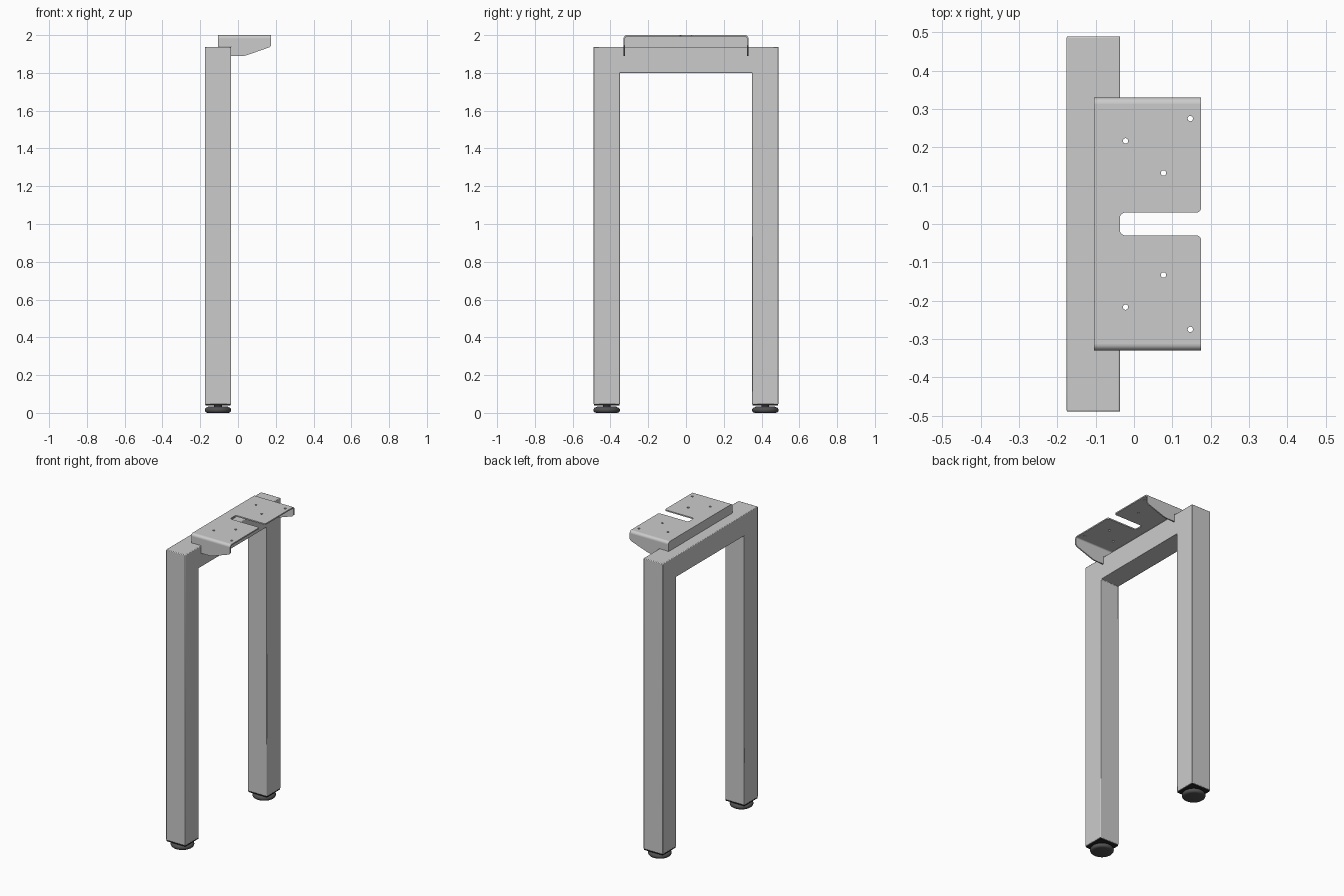
import bpy, bmesh
from math import sin, cos, radians, pi
from mathutils import Matrix, Vector

if "Cube" in bpy.data.objects:
    bpy.data.objects.remove(bpy.data.objects["Cube"])

X, Y, Z = Vector((1, 0, 0)), Vector((0, 1, 0)), Vector((0, 0, 1))
T = 0.008            # sheet thickness
R = 0.017            # bend radius
BX0, BX1 = -0.105, 0.175
BY = 0.33


def arc(cx, cy, r, a0, a1, n=8):
    return [(cx + r * cos(radians(a0 + (a1 - a0) * i / n)),
             cy + r * sin(radians(a0 + (a1 - a0) * i / n))) for i in range(n + 1)]


def material(name, v):
    m = bpy.data.materials.new(name)
    m.diffuse_color = (v, v, v, 1)
    m.use_nodes = True
    m.node_tree.nodes["Principled BSDF"].inputs["Base Color"].default_value = m.diffuse_color
    return m


def prism(name, loops, depth, u, v, centre):
    """Fill 2D loops (first outline, rest holes) in plane u,v and thicken to depth."""
    cu = bpy.data.curves.new(name, 'CURVE')
    cu.dimensions = '2D'
    cu.fill_mode = 'BOTH'
    cu.extrude = depth / 2
    for pts in loops:
        sp = cu.splines.new('POLY')
        sp.points.add(len(pts) - 1)
        for p, (a, b) in zip(sp.points, pts):
            p.co = (a, b, 0, 1)
        sp.use_cyclic_u = True
    ob = bpy.data.objects.new(name, cu)
    bpy.context.collection.objects.link(ob)
    bpy.ops.object.select_all(action='DESELECT')
    bpy.context.view_layer.objects.active = ob
    ob.select_set(True)
    bpy.ops.object.convert(target='MESH')
    ob = bpy.context.view_layer.objects.active
    m = Matrix((u, v, u.cross(v))).transposed().to_4x4()
    m.translation = centre
    bm = bmesh.new()
    bm.from_mesh(ob.data)
    bmesh.ops.remove_doubles(bm, verts=bm.verts, dist=1e-5)
    bm.transform(m)
    bmesh.ops.recalc_face_normals(bm, faces=bm.faces)
    bm.to_mesh(ob.data)
    bm.free()
    ob.select_set(True)
    bpy.ops.object.shade_smooth_by_angle(angle=radians(30))
    return ob


# Square-tube frame: two legs and a top rail
frame = prism("leg_frame",
              [[(-0.49, 0.045), (-0.35, 0.045), (-0.35, 1.8), (0.35, 1.8), (0.35, 0.045),
                (0.49, 0.045), (0.49, 1.938), (-0.49, 1.938)]],
              0.14, Y, Z, Vector((-0.106, 0, 0)))
bev = frame.modifiers.new("edge_round", 'BEVEL')
bev.width = 0.004
bev.segments = 2
bev.limit_method = 'ANGLE'

# Bracket plate with cable slot and screw holes
yp = BY - R
half = [(BX0, -yp), (BX1, -yp)] + arc(BX1 - .012, -.042, .012, 0, 90) \
    + arc(-.022, -.015, .015, 270, 180)
outline = half + [(x, -y) for x, y in reversed(half)]
holes = [arc(x, s * y, 0.007, 0, 337.5, 15)
         for x, y in ((-.022, .217), (.077, .133), (.147, .275)) for s in (1, -1)]
prism("bracket_plate", [outline] + holes, T, X, Y, Vector((0, 0, 2 - T / 2)))

# Rounded bends and notched side flanges
flange = [(BX0, 2 - R), (BX0, 1.94), (-0.036, 1.94), (-0.036, 1.89), (0.03, 1.89),
          (0.045, 1.893), (0.165, 1.935), (BX1, 1.945), (BX1, 2 - R)]
for side, s in (("front", -1), ("back", 1)):
    ring = arc(yp, 2 - R, R, 0, 90) + arc(yp, 2 - R, R - T, 90, 0)
    prism("bracket_bend_" + side, [[(s * a, b) for a, b in ring]], BX1 - BX0, Y, Z,
          Vector(((BX0 + BX1) / 2, 0, 0)))
    prism("bracket_flange_" + side, [flange], T, X, Z, Vector((0, s * (BY - T / 2), 0)))

# Rear wall of the bracket standing on the rail
wall = [(-BY, 1.938), (BY, 1.938)] + arc(yp, 2 - R, R, 0, 90) + arc(-yp, 2 - R, R, 90, 180)
prism("bracket_rear_wall", [wall], T, Y, Z, Vector((BX0 + T / 2, 0, 0)))

# Levelling feet and end plugs
dark, black = material("dark_rubber", 0.08), material("black_plastic", 0.02)
profile = [(0, 0), (0.055, 0)] + arc(0.055, 0.015, 0.015, -60, 90) \
    + [(0.05, 0.034), (0.02, 0.034), (0.02, 0.045), (0, 0.045)]
for side, s in (("front", -1), ("back", 1)):
    c = Vector((-0.106, s * 0.42, 0))
    plug = prism("end_plug_" + side, [[(-.067, -.067), (.067, -.067), (.067, .067), (-.067, .067)]],
                 0.012, X, Y, c + Vector((0, 0, 0.044)))
    plug.data.materials.append(black)
    bm = bmesh.new()
    vs = [bm.verts.new((r, 0, z)) for r, z in profile]
    es = [bm.edges.new(p) for p in zip(vs, vs[1:])]
    bmesh.ops.spin(bm, geom=vs + es, cent=(0, 0, 0), axis=(0, 0, 1), angle=2 * pi, steps=40)
    bmesh.ops.remove_doubles(bm, verts=bm.verts, dist=1e-5)
    bmesh.ops.recalc_face_normals(bm, faces=bm.faces)
    me = bpy.data.meshes.new("levelling_foot_" + side)
    bm.to_mesh(me)
    bm.free()
    foot = bpy.data.objects.new("levelling_foot_" + side, me)
    foot.location = c
    me.materials.append(dark)
    bpy.context.collection.objects.link(foot)
    bpy.ops.object.select_all(action='DESELECT')
    bpy.context.view_layer.objects.active = foot
    foot.select_set(True)
    bpy.ops.object.shade_smooth_by_angle(angle=radians(35))
